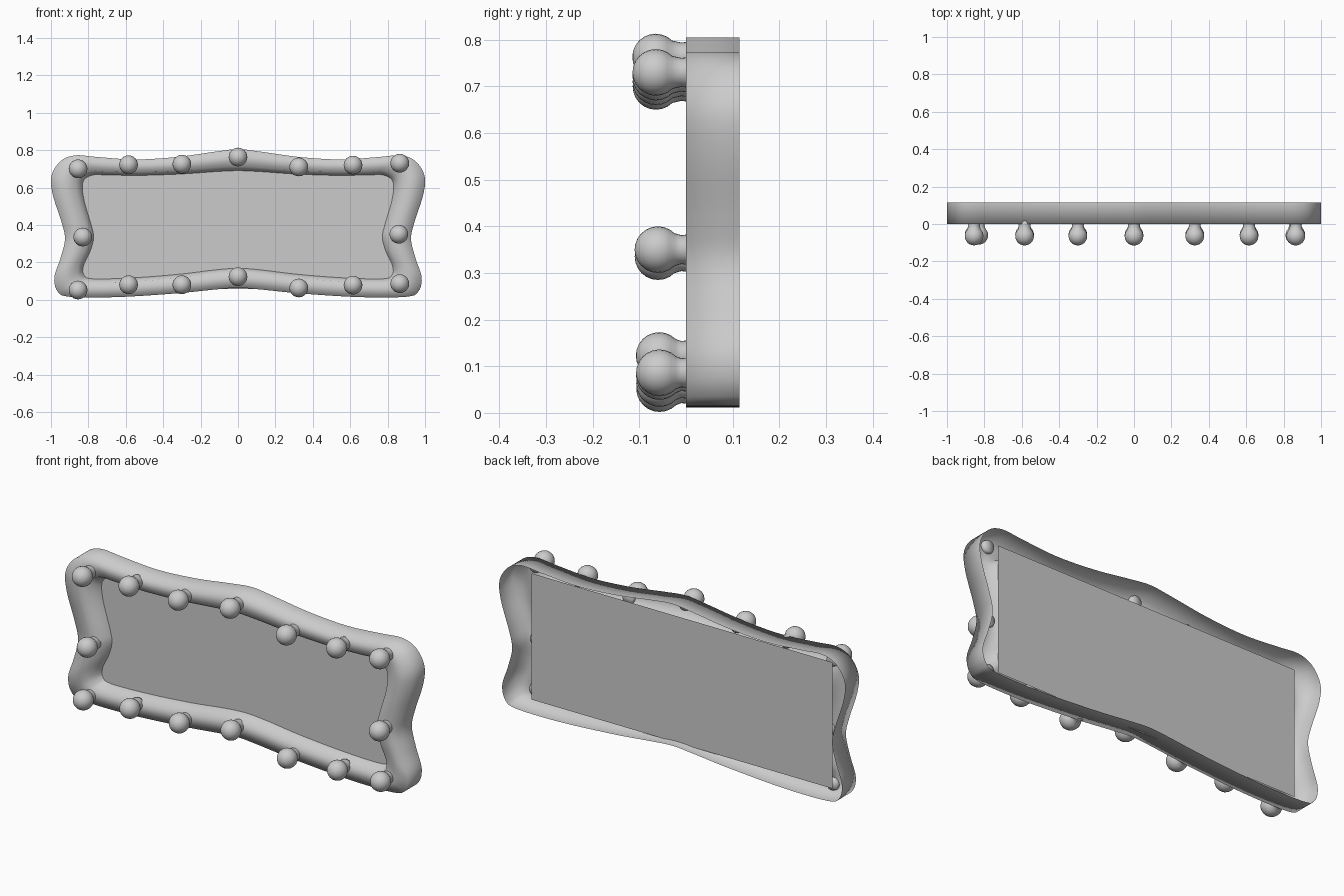
import bpy, bmesh, math
from mathutils import Vector

if "Cube" in bpy.data.objects:
    bpy.data.objects.remove(bpy.data.objects["Cube"])

grey = bpy.data.materials.new("plain grey")
grey.use_nodes = True
grey.diffuse_color = (0.6, 0.6, 0.6, 1)
grey.node_tree.nodes["Principled BSDF"].inputs["Base Color"].default_value = (0.6, 0.6, 0.6, 1)


def finish(bm, name, smooth=True):
    bmesh.ops.recalc_face_normals(bm, faces=bm.faces)
    mesh = bpy.data.meshes.new(name)
    for f in bm.faces:
        f.smooth = smooth
    bm.to_mesh(mesh)
    bm.free()
    mesh.materials.append(grey)
    obj = bpy.data.objects.new(name, mesh)
    bpy.context.collection.objects.link(obj)
    return obj


def closed_curve(half, steps=5):
    """Mirror a half outline in x and run a smooth spline through it."""
    pts = [Vector(p) for p in half]
    pts += [Vector((-x, z)) for x, z in half[-2:0:-1]]
    n, out = len(pts), []
    for i in range(n):
        a, b, c, d = (pts[(i + k) % n] for k in (-1, 0, 1, 2))
        for s in range(steps):
            t = s / steps
            out.append(0.5 * (2 * b + (c - a) * t + (2 * a - 5 * b + 4 * c - d) * t ** 2
                              + (3 * b - a - 3 * c + d) * t ** 3))
    return out


# Wavy frame: right half from top centre to bottom centre, open at the back
outer_half = [(0, .805), (.12, .792), (.33, .763), (.55, .75), (.75, .763), (.87, .772),
              (.95, .74), (.998, .66), (.99, .56), (.945, .42), (.925, .325), (.95, .22),
              (.982, .12), (.965, .045), (.9, .016), (.65, .014), (.33, .034), (.12, .055), (0, .064)]
inner_half = [(0, .69), (.12, .685), (.31, .672), (.52, .665), (.7, .667), (.77, .668),
              (.82, .645), (.832, .6), (.82, .52), (.782, .39), (.772, .33), (.79, .26),
              (.825, .185), (.825, .135), (.775, .112), (.55, .118), (.31, .137), (.12, .16), (0, .168)]
outer, inner = closed_curve(outer_half), closed_curve(inner_half)
lip = [i.lerp(o, 0.2) for i, o in zip(inner, outer)]

bm = bmesh.new()
loops = [[bm.verts.new((p.x, y, p.y)) for p in ring]
         for ring, y in ((outer, .115), (outer, 0), (lip, 0), (inner, .062))]
for a, b in zip(loops, loops[1:]):
    for i in range(len(a)):
        j = (i + 1) % len(a)
        bm.faces.new((a[i], a[j], b[j], b[i]))
finish(bm, "wavy_frame")

# Flat panel behind the opening
bm = bmesh.new()
bm.faces.new([bm.verts.new((x, .063, z)) for x, z in
              ((-.89, .058), (.85, .058), (.85, .718), (-.89, .718))])
finish(bm, "back_panel", False)


# Round bulbs with a flared neck, turned around the y axis
def bulb(name, x, z, sides=24):
    r, cy = .05, -.056 - .012 * z
    profile = [(r * math.sin(t), cy - r * math.cos(t))
               for t in (math.radians(a) for a in range(0, 136, 15))]
    profile += [(.031, -.01), (.033, .006), (.028, .02), (0, .02)]
    bm = bmesh.new()
    verts = [bm.verts.new((rad, y, 0)) for rad, y in profile]
    edges = [bm.edges.new(e) for e in zip(verts, verts[1:])]
    bmesh.ops.spin(bm, geom=verts + edges, cent=(0, 0, 0), axis=(0, 1, 0),
                   angle=math.tau, steps=sides)
    bmesh.ops.remove_doubles(bm, verts=bm.verts, dist=1e-4)
    finish(bm, name).location = (x, 0, z)


columns = (-.855, -.585, -.3, 0, .325, .615, .865)
top = (.7, .722, .725, .763, .71, .72, .73)
bottom = (.052, .08, .08, .123, .063, .078, .086)
for i, x in enumerate(columns):
    bulb(f"top_bulb_{i + 1}", x, top[i])
    bulb(f"bottom_bulb_{i + 1}", x, bottom[i])
bulb("right_side_bulb", -.83, .335)
bulb("left_side_bulb", .86, .35)
